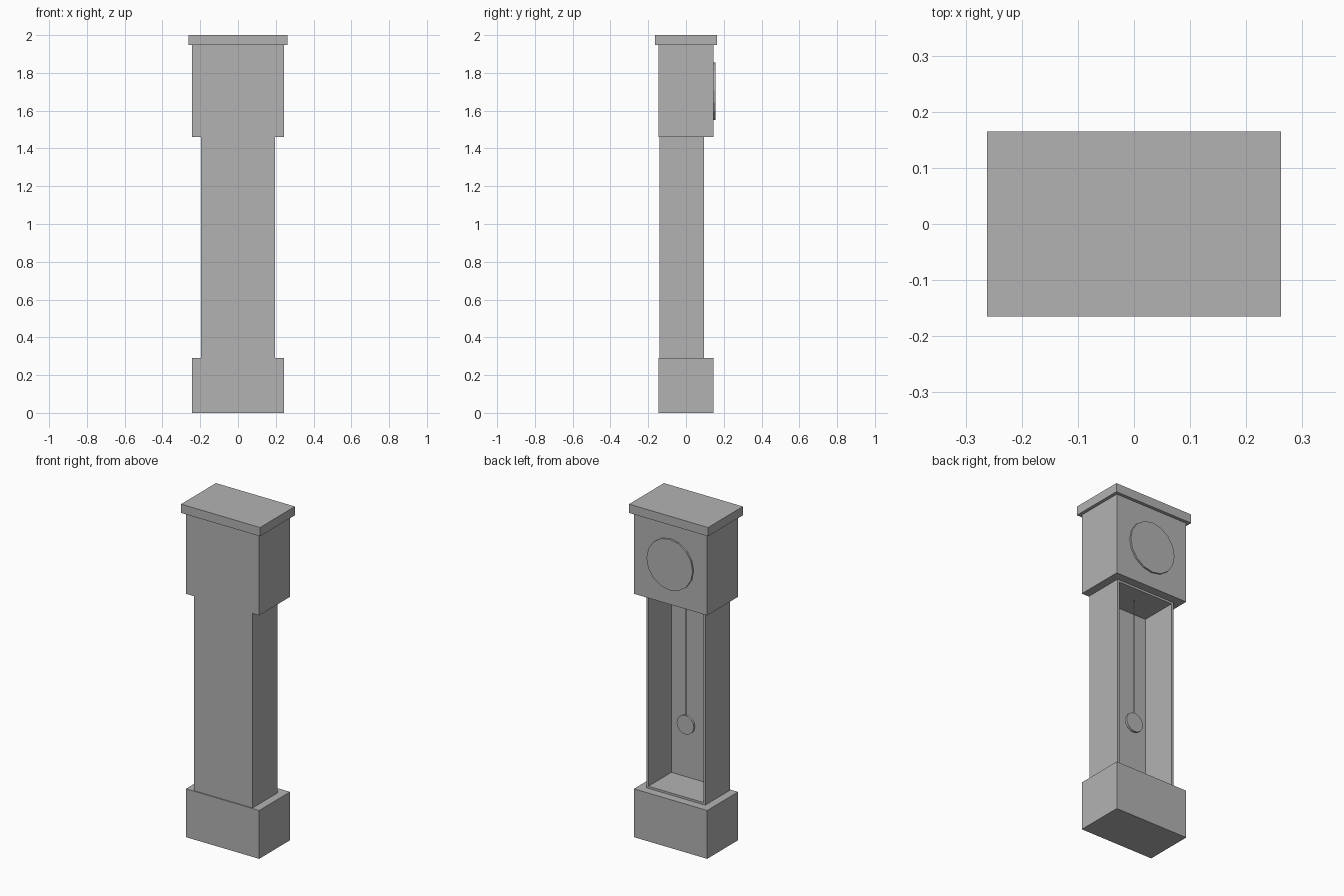
import bpy
import bmesh
from math import pi
from mathutils import Matrix, Vector

old = bpy.data.objects.get("Cube")
if old:
    bpy.data.objects.remove(old, do_unlink=True)

GREY = (0.45, 0.45, 0.45, 1)
grey = bpy.data.materials.new("plain grey")
grey.use_nodes = True
grey.diffuse_color = GREY
grey.node_tree.nodes["Principled BSDF"].inputs["Base Color"].default_value = GREY


def finish(name, bm):
    mesh = bpy.data.meshes.new(name)
    bm.to_mesh(mesh)
    bm.free()
    mesh.materials.append(grey)
    obj = bpy.data.objects.new(name, mesh)
    bpy.context.collection.objects.link(obj)
    return obj


def box_mesh(half_x, y0, y1, z0, z1):
    bm = bmesh.new()
    place = Matrix.Translation((0, (y0 + y1) / 2, (z0 + z1) / 2))
    size = Matrix.Diagonal((2 * half_x, y1 - y0, z1 - z0, 1))
    bmesh.ops.create_cube(bm, size=1, matrix=place @ size)
    return bm


def cylinder(name, radius, length, centre, sides, along_y):
    bm = bmesh.new()
    turn = Matrix.Rotation(pi / 2 if along_y else 0, 4, "X")
    bmesh.ops.create_cone(bm, cap_ends=True, segments=sides, radius1=radius,
                          radius2=radius, depth=length,
                          matrix=Matrix.Translation(centre) @ turn)
    return finish(name, bm)


# Plinth, hood and flat cornice
finish("base", box_mesh(0.243, -0.146, 0.146, 0, 0.29))
finish("hood", box_mesh(0.243, -0.146, 0.146, 1.46, 1.947))
finish("cornice", box_mesh(0.262, -0.165, 0.165, 1.947, 2))

# Trunk, hollowed out from the dial side
bm = box_mesh(0.195, -0.14, 0.096, 0.29, 1.46)
opening = max(bm.faces, key=lambda f: f.calc_center_median().y)
bmesh.ops.inset_region(bm, faces=[opening], thickness=0.018)
rim = list(opening.edges)
walls = bmesh.ops.extrude_discrete_faces(bm, faces=[opening])["faces"]
bmesh.ops.translate(bm, verts=list(walls[0].verts), vec=Vector((0, -0.218, 0)))
bmesh.ops.recalc_face_normals(bm, faces=bm.faces)
finish("trunk", bm)

# Dial and pendulum
cylinder("dial", 0.153, 0.02, (0, 0.146, 1.703), 16, True)
cylinder("pendulum_rod", 0.004, 0.76, (0, 0, 1.065), 8, False)
cylinder("pendulum_bob", 0.057, 0.014, (0, 0, 0.685), 16, True)
